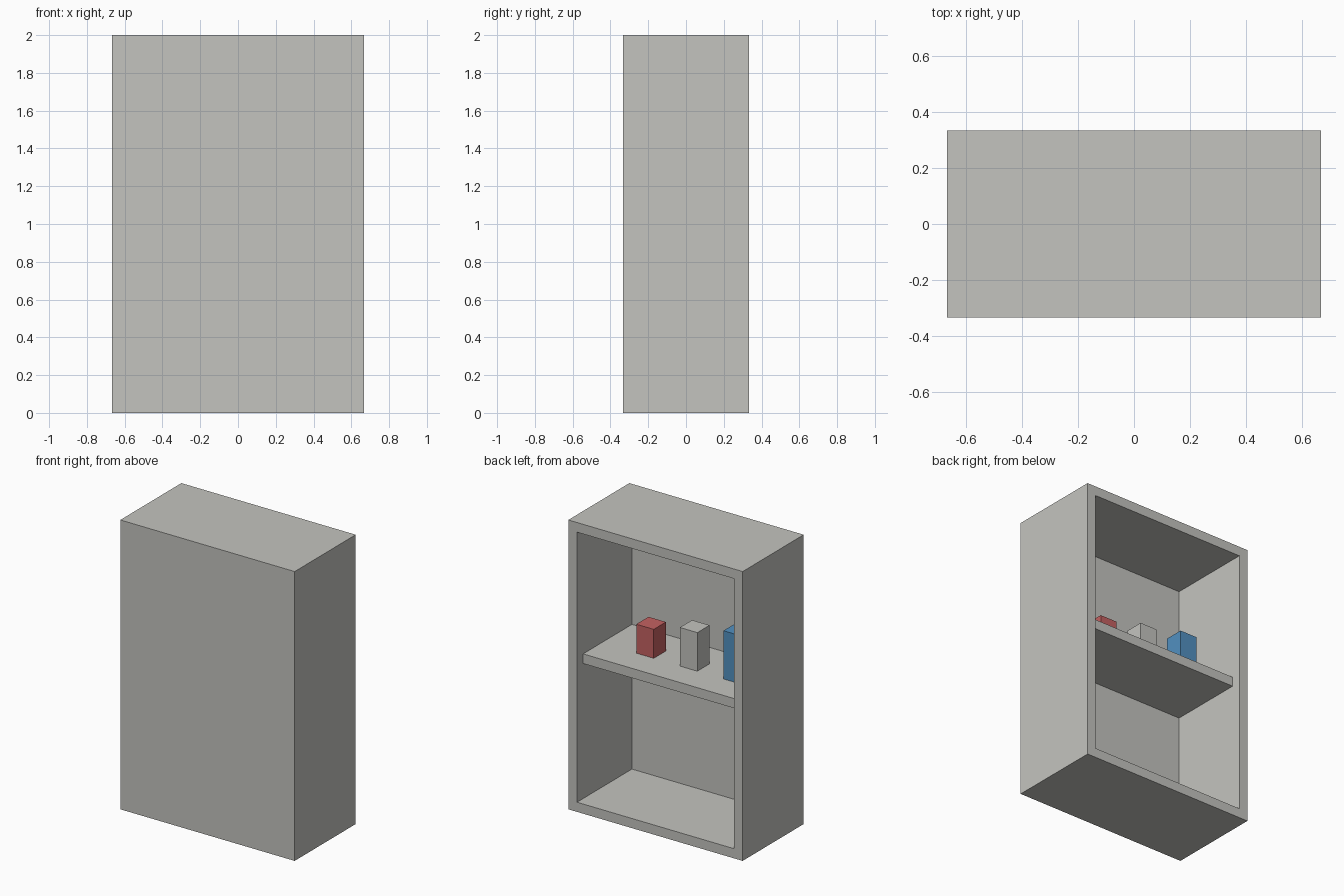
import bpy, bmesh
from mathutils import Matrix, Vector

cube = bpy.data.objects.get("Cube")
if cube:
    bpy.data.objects.remove(cube, do_unlink=True)

U = 2 / 30            # panel thickness, the module of the whole cabinet
W, D, H = 20 * U, 10 * U, 30 * U


def material(name, rgb):
    mat = bpy.data.materials.new(name)
    mat.use_nodes = True
    color = (*rgb, 1)
    mat.diffuse_color = color
    mat.node_tree.nodes["Principled BSDF"].inputs["Base Color"].default_value = color
    return mat


def box_mesh(size, center):
    bm = bmesh.new()
    bmesh.ops.create_cube(bm, size=1)
    bmesh.ops.scale(bm, vec=size, verts=bm.verts)
    bmesh.ops.translate(bm, vec=center, verts=bm.verts)
    return bm


def finish(bm, name, mat):
    mesh = bpy.data.meshes.new(name)
    bmesh.ops.recalc_face_normals(bm, faces=bm.faces)
    bm.to_mesh(mesh)
    bm.free()
    mesh.materials.append(mat)
    obj = bpy.data.objects.new(name, mesh)
    bpy.context.collection.objects.link(obj)
    return obj


grey = material("warm_grey", (0.55, 0.55, 0.52))
red = material("muted_red", (0.55, 0.12, 0.12))
blue = material("mid_blue", (0.085, 0.28, 0.53))

# Cabinet shell: solid box hollowed out from its open +y side
bm = box_mesh((W, D, H), (0, 0, H / 2))
opening = max(bm.faces, key=lambda f: f.calc_center_median().y)
bmesh.ops.inset_region(bm, faces=[opening], thickness=U, use_even_offset=True)
pushed = bmesh.ops.extrude_face_region(bm, geom=[opening])
verts = [v for v in pushed["geom"] if isinstance(v, bmesh.types.BMVert)]
bmesh.ops.translate(bm, vec=(0, -(D - U), 0), verts=verts)
if opening.is_valid:
    bmesh.ops.delete(bm, geom=[opening], context="FACES_ONLY")
finish(bm, "cabinet_shell", grey)

# Shelf: between the side walls, set back from the opening
shelf_top = 16 * U
finish(box_mesh((W - 2 * U, D - 2 * U, U), (0, 0, shelf_top - U / 2)), "shelf", grey)

# Row of three boxes, growing taller along the shelf
for name, x, height, mat in (("red_box", 4 * U, 3 * U, red),
                             ("grey_box", -U, 4 * U, grey),
                             ("blue_box", -6 * U, 5 * U, blue)):
    finish(box_mesh((2 * U, 2 * U, height), (x, 0, shelf_top + height / 2)), name, mat)
